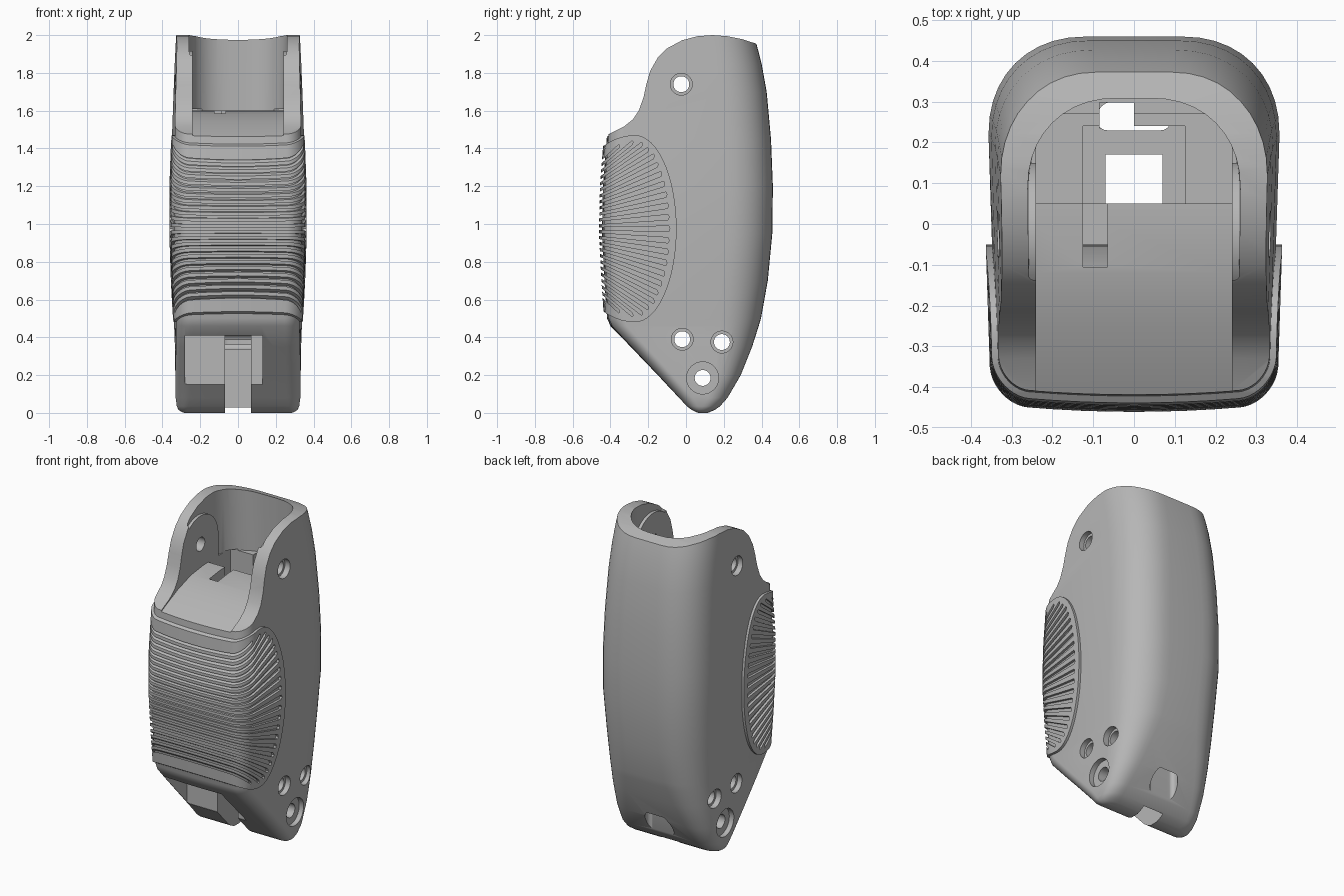
import bpy, bmesh, math
from mathutils import Vector

if "Cube" in bpy.data.objects:
    bpy.data.objects.remove(bpy.data.objects["Cube"], do_unlink=True)

grey = bpy.data.materials.new("plain_grey")
grey.use_nodes = True
tone = (0.47, 0.47, 0.47, 1)
grey.diffuse_color = tone
grey.node_tree.nodes["Principled BSDF"].inputs["Base Color"].default_value = tone


def make(name, bm):
    bmesh.ops.recalc_face_normals(bm, faces=bm.faces)
    mesh = bpy.data.meshes.new(name)
    bm.to_mesh(mesh)
    bm.free()
    mesh.materials.append(grey)
    ob = bpy.data.objects.new(name, mesh)
    bpy.context.collection.objects.link(ob)
    return ob


def section(front, back, half, rf, rb, n=10):
    """Rounded outline, fuller at the back, narrowing and bowed at the front."""
    depth = back - front
    rf, ry = min(rf, 0.35 * depth), min(rb, 0.6 * depth)
    corners = [(half - rb, back - ry, rb, ry, .92), (rb - half, back - ry, rb, ry, .92),
               (rf - half, front + rf, rf, rf, 1), (half - rf, front + rf, rf, rf, 1)]
    pts = []
    for quarter, (x, y, rx, ry, power) in enumerate(corners):
        for i in range(n + 1):
            a = (quarter + i / n) * math.pi / 2
            c, s = math.cos(a), math.sin(a)
            pts.append((x + rx * math.copysign(abs(c) ** power, c),
                        y + ry * math.copysign(abs(s) ** power, s)))
        if quarter == 2:
            pts += [((half - rf) * (i / 4 - 1), front) for i in range(1, 8)]
    shaped = []
    for x, y in pts:
        x *= 1 - .38 * max(0, -y) ** 2
        shaped.append((x, y + .35 * x * x * max(0, -y)))
    return shaped


def loft(name, rows, rf, rb, grow=0, taper=0):
    """Stack of rounded sections: height, front, back, half width.
    With taper, the back corners tighten towards the foot."""
    bm = bmesh.new()
    rings = []
    for z, f, b, w in rows:
        r = min(rb, .08 + taper * z) if taper else rb
        rings.append([bm.verts.new((x, y, z)) for x, y in
                      section(f - grow, b + grow, w + grow, rf, r)])
    for low, high in zip(rings, rings[1:]):
        for i in range(len(low)):
            j = (i + 1) % len(low)
            bm.faces.new((low[i], low[j], high[j], high[i]))
    bm.faces.new(rings[0])
    bm.faces.new(rings[-1])
    return make(name, bm)


def prism(name, outlines, x0, x1):
    """Side outlines (y, z) extruded across x."""
    bm = bmesh.new()
    for outline in outlines:
        a = [bm.verts.new((x0, y, z)) for y, z in outline]
        b = [bm.verts.new((x1, y, z)) for y, z in outline]
        bm.faces.new(a)
        bm.faces.new(b)
        for i in range(len(a)):
            j = (i + 1) % len(a)
            bm.faces.new((a[i], a[j], b[j], b[i]))
    return make(name, bm)


def box(x0, x1, y0, y1, z0, z1):
    return prism("cutter", [[(y0, z0), (y1, z0), (y1, z1), (y0, z1)]], x0, x1)


def arc(y, z, r, turn, n=32):
    return [(y + r * math.cos(turn * i / n), z + r * math.sin(turn * i / n))
            for i in range(n + (turn < 6))]


def disc(y, z, r, x0, x1):
    return prism("cutter", [arc(y, z, r, math.tau)], x0, x1)


def boolean(ob, tool, operation="DIFFERENCE"):
    mod = ob.modifiers.new("cut", "BOOLEAN")
    mod.operation, mod.solver, mod.object = operation, "EXACT", tool
    bpy.context.view_layer.objects.active = ob
    bpy.ops.object.modifier_apply(modifier=mod.name)
    bpy.data.objects.remove(tool, do_unlink=True)


# Body shell: height, front, back, half width
rows = [(0, .065, .115, .285), (.006, .05, .13, .3), (.016, .03, .153, .315),
        (.035, .005, .18, .324), (.08, -.037, .22, .33), (.2, -.15, .29, .332),
        (.35, -.295, .35, .335), (.46, -.4, .385, .338), (.5, -.418, .397, .34),
        (.7, -.432, .433, .349), (.95, -.445, .457, .357), (1.2, -.44, .46, .357),
        (1.45, -.42, .45, .35), (1.7, -.4, .427, .341), (1.85, -.4, .4, .335),
        (1.95, -.4, .374, .33), (2.1, -.4, .325, .322)]
body = loft("handle_body", rows, .075, .24, taper=.27)

# Sloping top rim and scooped front
rim = [(.6, 1.85), (.37, 1.955), (.3, 1.978), (.22, 1.994), (.14, 2), (.06, 1.994),
       (-.02, 1.973), (-.1, 1.93), (-.15, 1.88), (-.19, 1.81), (-.21, 1.74),
       (-.225, 1.67), (-.25, 1.6), (-.28, 1.555), (-.33, 1.515), (-.41, 1.475),
       (-.6, 1.46), (-.6, 2.3), (.6, 2.3)]
boolean(body, prism("cutter", [rim], -1, 1))

# Open yoke with a gently rising floor
floor = [(-.6, 1.37), (-.37, 1.488), (-.25, 1.542), (-.12, 1.583), (0, 1.598),
         (.06, 1.6), (.06, 2.3), (-.6, 2.3)]
boolean(body, prism("cutter", [floor], -.24, .24))
boolean(body, loft("cutter", [(1.602, -.14, .325, .256), (2.1, -.14, .303, .262)], .01, .22))

# Flat cheeks around the upper pin
cheek = arc(-.025, 1.74, .175, math.pi) + [(-.2, 1.56), (.15, 1.56)]
for side in (-1, 1):
    boolean(body, prism("cutter", [cheek], side * .24, side * .28), "UNION")

# Inner well with a deeper channel, lever slot and lower slots
boolean(body, box(-.24, .24, .05, .27, 1, 1.61))
boolean(body, box(-.125, .125, .05, .24, .6, 1.1))
boolean(body, box(-.125, -.065, -.105, .24, .61, 1.7))
boolean(body, box(-.07, .07, .05, .17, .3, .7))
boolean(body, box(-.07, .07, -.6, .17, -.1, .41))
boolean(body, box(-.28, .13, -.6, -.1, .15, .41))

# Rounded opening low in the back, continuing upward on one side
boolean(body, loft("cutter", [(-.1, .23, .3, .09), (.7, .23, .3, .09)], .03, .04))
boolean(body, box(-.085, 0, .235, .298, .5, 1.65))

# Pin holes with counterbores on both sides
for y, z, r, bore in [(-.025, 1.74, .042, .058), (-.02, .39, .042, .058),
                      (.19, .375, .042, .058), (.088, .185, .042, .085)]:
    boolean(body, disc(y, z, r, -1, 1))
    for side in (-1, 1):
        boolean(body, disc(y, z, bore, side * .3, side * .6))

# Grip pad wrapping the front, egg-shaped from the side
MID_Y, MID_Z = -.27, .975


def inside(y, z, inset):
    ry = (.22 if y > MID_Y else .36) - inset
    return ((y - MID_Y) / ry) ** 2 + ((z - MID_Z) / (.495 - inset)) ** 2 < 1


egg = []
for i in range(64):
    a = i * math.tau / 64
    c = math.cos(a)
    egg.append((MID_Y + c * (.22 if c > 0 else .36), MID_Z + .495 * math.sin(a)))
pad = loft("grip_pad", rows[6:15], .09, .24, grow=.016)
boolean(pad, prism("cutter", [egg], -1, 1), "INTERSECT")

# Fanned grooves that leave the ribs standing
FAN = Vector((-.84, MID_Z))
grooves = []
for i in range(-12, 13):
    ray = Vector((.39, i * .032))
    t = 1.05
    while inside(*(FAN + ray * (t + .01)), .04):
        t += .01
    across = Vector((0, .0075))
    if t > 1.1:
        near, far = FAN + ray * .75, FAN + ray * t
        tip = FAN + ray * (t + .015)
        grooves.append([near - across * .75, far - across * t, tip, far + across * t,
                        near + across * .75])
boolean(pad, prism("cutter", grooves, -1, 1))

# Smooth shading with crisp cut edges
for ob in (body, pad):
    bpy.ops.object.select_all(action="DESELECT")
    ob.select_set(True)
    bpy.context.view_layer.objects.active = ob
    bpy.ops.object.shade_smooth_by_angle(angle=math.radians(32))
